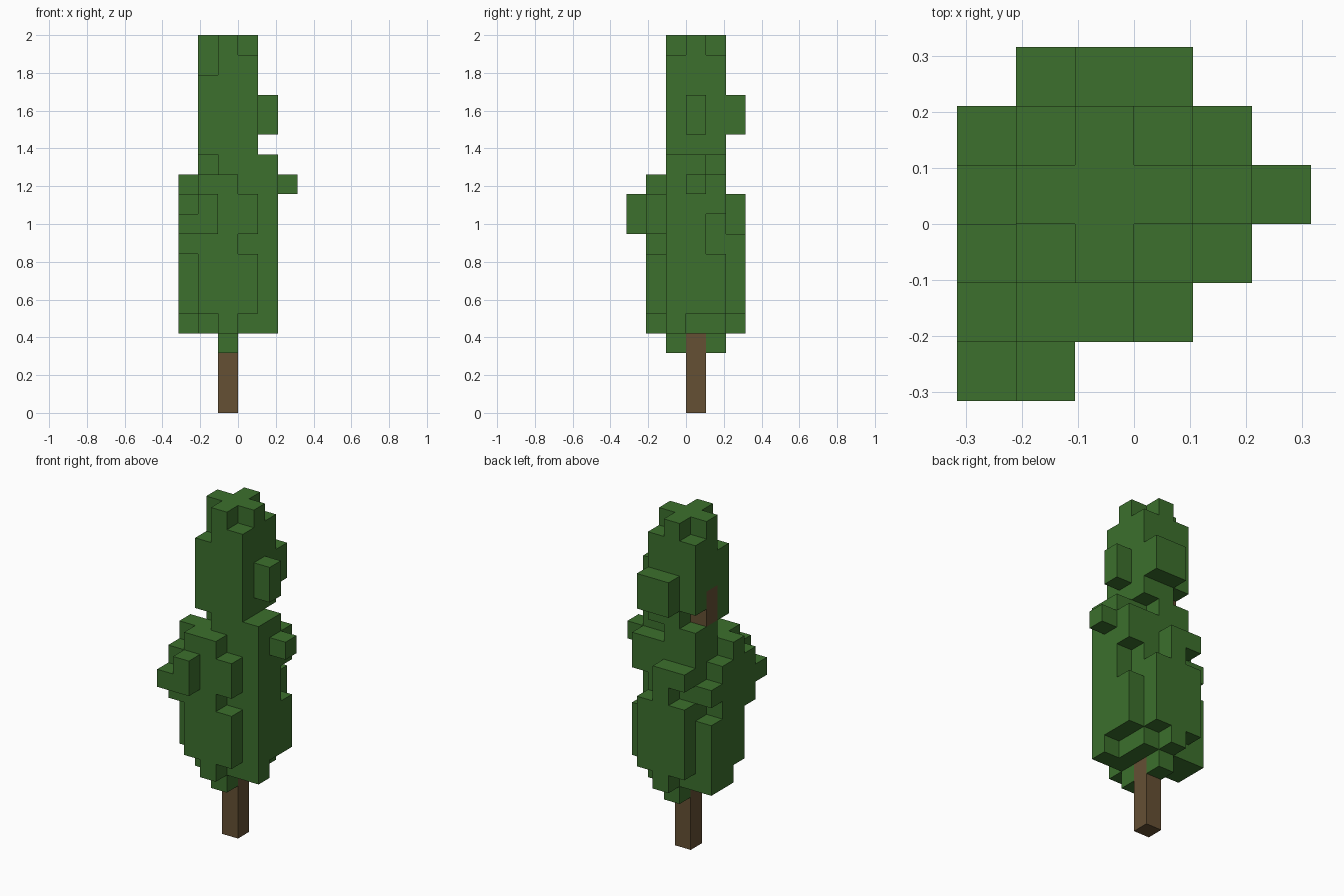
import bpy
import bmesh
from itertools import product
from mathutils import Vector

cube = bpy.data.objects.get("Cube")
if cube:
    bpy.data.objects.remove(cube, do_unlink=True)

UNIT = 2 / 19  # edge of one block


def block(xs, ys, zs):
    """Set of grid cells in half-open ranges; a single int means one cell."""
    spans = [range(s, s + 1) if isinstance(s, int) else range(*s) for s in (xs, ys, zs)]
    return set(product(*spans))


def material(name, color):
    mat = bpy.data.materials.new(name)
    mat.use_nodes = True
    mat.diffuse_color = color
    mat.node_tree.nodes["Principled BSDF"].inputs["Base Color"].default_value = color
    return mat


def build(name, cells, solid, mat):
    """Make the outer skin of a group of cells, leaving out hidden faces."""
    bm = bmesh.new()
    for cell in cells:
        for axis, side in product(range(3), (-1, 1)):
            normal = Vector((0, 0, 0))
            normal[axis] = side
            if tuple(int(c + n) for c, n in zip(cell, normal)) in solid:
                continue
            u, v = Vector((0, 0, 0)), Vector((0, 0, 0))
            u[(axis + 1) % 3] = 0.5
            v[(axis + 2) % 3] = 0.5 * side
            mid = Vector(cell) + Vector((0.5, 0.5, 0.5)) + normal * 0.5
            corners = (mid - u - v, mid + u - v, mid + u + v, mid - u + v)
            bm.faces.new([bm.verts.new(p * UNIT) for p in corners])
    bmesh.ops.remove_doubles(bm, verts=bm.verts, dist=UNIT / 100)
    mesh = bpy.data.meshes.new(name)
    bm.to_mesh(mesh)
    bm.free()
    mesh.materials.append(mat)
    obj = bpy.data.objects.new(name, mesh)
    bpy.context.collection.objects.link(obj)


# Trunk with one short branch stub
trunk = block(-1, 0, (0, 15)) | block(-2, 0, (13, 15))

# Foliage core, with notches in its corner columns
leaves = block((-2, 1), (-1, 2), (4, 19)) | block(-1, (-1, 2), 3)
leaves -= block(-2, -1, 12) | block(-2, -1, (17, 19))
leaves -= block(-2, 1, 13) | block(-2, 1, 18)
leaves -= block(0, -1, 18)
leaves -= block(0, 1, 12) | block(0, 1, 18)

# Front clumps
leaves |= block(-1, -2, (4, 12)) | block(-2, -2, (5, 12))
leaves |= block(0, -2, (5, 8)) | block(0, -2, (9, 11))
leaves |= block(-3, -2, (8, 11))
leaves |= block(-2, -3, (9, 11)) | block(-3, -3, 9)

# Clumps on the +x side
leaves |= block(1, -1, (4, 13)) | block(1, 0, (5, 13))
leaves |= block(1, 1, (5, 8)) | block(1, 1, (10, 12))
leaves |= block(1, 0, (14, 16)) | block(2, 0, 11)

# Clumps on the -x side
leaves |= block(-3, -1, (5, 12)) | block(-3, 0, (4, 11))
leaves |= block(-3, 1, (4, 8)) | block(-3, 1, 9)

# Back clumps
leaves |= block(-2, 2, (5, 9)) | block(-2, 2, 10)
leaves |= block(-1, 2, (4, 11)) | block(0, 2, (5, 9))
leaves |= block((-1, 1), 2, (14, 16))

leaves -= trunk
solid = leaves | trunk
build("foliage", leaves, solid, material("leaf green", (0.045, 0.162, 0.026, 1)))
build("trunk", trunk, solid, material("bark brown", (0.130, 0.080, 0.034, 1)))
